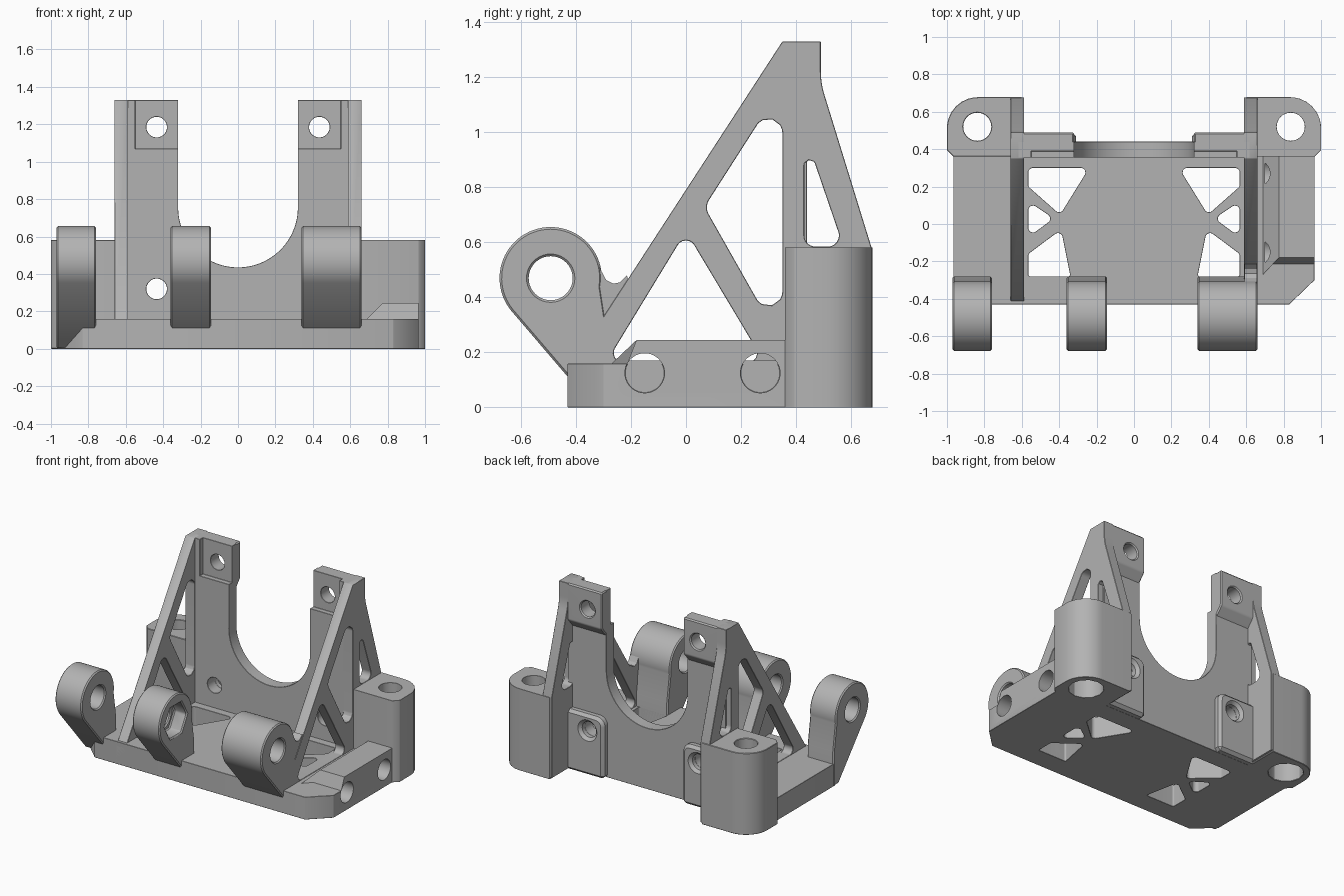
import bpy, bmesh
from math import sin, cos, tan, radians
from mathutils import Vector

if "Cube" in bpy.data.objects:
    bpy.data.objects.remove(bpy.data.objects["Cube"], do_unlink=True)

grey = bpy.data.materials.new("plain grey")
grey.use_nodes = True
grey.diffuse_color = (0.45, 0.45, 0.45, 1)
grey.node_tree.nodes["Principled BSDF"].inputs["Base Color"].default_value = (0.45, 0.45, 0.45, 1)

PLACE = {"x": lambda u, v, w: (w, u, v),
         "y": lambda u, v, w: (u, w, v),
         "z": lambda u, v, w: (u, v, w)}


def arc(cu, cv, r, start, end, n=32):
    """Points on an arc, angles in degrees."""
    steps = [radians(start + (end - start) * i / n) for i in range(n + 1)]
    return [(cu + r * cos(a), cv + r * sin(a)) for a in steps]


def circle(cu, cv, r, n=40):
    return arc(cu, cv, r, 0, 360, n)[:-1]


def rounded(points, default=0.0, n=8):
    """Fillet the corners of a polygon; a third value sets a corner's own radius."""
    out = []
    for i, p in enumerate(points):
        r = p[2] if len(p) > 2 else default
        here = Vector(p[:2])
        a = (Vector(points[i - 1][:2]) - here).normalized()
        b = (Vector(points[(i + 1) % len(points)][:2]) - here).normalized()
        if r == 0:
            out.append(tuple(here))
            continue
        half = a.angle(b) / 2
        centre = here + (a + b).normalized() * r / sin(half)
        first = here + a * r / tan(half) - centre
        last = here + b * r / tan(half) - centre
        for k in range(n + 1):
            d = first.lerp(last, k / n).normalized() * r
            out.append(tuple(centre + d))
    return out


def prism(name, points, axis, lo, hi):
    """Extrude a flat outline along an axis."""
    bm = bmesh.new()
    face = bm.faces.new([bm.verts.new(PLACE[axis](u, v, lo)) for u, v in points])
    new = bmesh.ops.extrude_face_region(bm, geom=[face])["geom"]
    shift = Vector(PLACE[axis](0, 0, hi - lo))
    bmesh.ops.translate(bm, vec=shift, verts=[g for g in new if isinstance(g, bmesh.types.BMVert)])
    bmesh.ops.recalc_face_normals(bm, faces=bm.faces)
    mesh = bpy.data.meshes.new(name)
    bm.to_mesh(mesh)
    bm.free()
    mesh.materials.append(grey)
    obj = bpy.data.objects.new(name, mesh)
    bpy.context.collection.objects.link(obj)
    return obj


def box(name, x0, x1, y0, y1, z0, z1):
    return prism(name, [(x0, y0), (x1, y0), (x1, y1), (x0, y1)], "z", z0, z1)


def finish(obj, cutters=(), bevel=0.008):
    """Cut the holes, break the edges and bake the result."""
    for c in cutters:
        c.hide_render = True
        mod = obj.modifiers.new("cut", "BOOLEAN")
        mod.operation, mod.solver, mod.object = "DIFFERENCE", "EXACT", c
    if bevel:
        mod = obj.modifiers.new("edge", "BEVEL")
        mod.width, mod.segments = bevel, 1
        mod.limit_method, mod.angle_limit = "ANGLE", radians(40)
    graph = bpy.context.evaluated_depsgraph_get()
    mesh = bpy.data.meshes.new_from_object(obj.evaluated_get(graph))
    obj.modifiers.clear()
    obj.data = mesh
    for c in cutters:
        bpy.data.objects.remove(c, do_unlink=True)
    bpy.ops.object.select_all(action="DESELECT")
    obj.select_set(True)
    bpy.context.view_layer.objects.active = obj
    bpy.ops.object.shade_smooth_by_angle(angle=radians(30))


def flip(points, s):
    return [(p[0] * s,) + tuple(p[1:]) for p in points]


def side_holes():
    return [prism("hole", circle(y, 0.125, 0.072), "x", 0.7, 1.1) for y in (-0.15, 0.27)]


# Base plate with lightening windows in the floor
outline = [(-0.83, -0.43), (0.83, -0.43), (0.965, -0.3), (0.965, 0.37), (-0.965, 0.37), (-0.965, -0.3)]
windows = [
    [(0.565, 0.3), (0.24, 0.3), (0.395, 0.05), (0.565, 0.2)],
    [(0.565, 0.12), (0.565, -0.07), (0.43, 0.03)],
    [(0.565, -0.28, 0.01), (0.565, -0.16), (0.39, -0.03), (0.34, -0.28, 0.01)],
]
cuts = [prism("window", rounded(flip(w, s), 0.025), "z", -0.1, 0.3) for w in windows for s in (-1, 1)]
finish(prism("base_plate", outline, "z", 0, 0.16), cuts + side_holes())

# Raised side block with sloped inner and front faces
block = prism("side_block", [(0.69, 0.1), (0.69, 0.16), (0.775, 0.245), (0.965, 0.245), (0.965, 0.1)],
              "y", -0.27, 0.38)
for v in block.data.vertices:
    if v.co.z > 0.2 and v.co.y < 0:
        v.co.y += 0.09
    elif v.co.z < 0.12:
        v.co.z = 0.02
finish(block, side_holes(), 0)

# Upright back plate with the U-shaped opening
u_shape = [(-0.62, 0), (0.62, 0), (0.62, 1.33), (0.32, 1.33)] + arc(0, 0.755, 0.32, 0, -180, 48) \
    + [(-0.32, 1.33), (-0.62, 1.33)]
cuts = []
for s in (-1, 1):
    x0, x1 = sorted((0.2 * s, 0.55 * s))
    cuts.append(box("recess", x0, x1, 0.2, 0.39, 1.07, 1.5))
    cuts += [prism("hole", circle(0.435 * s, z, 0.055), "y", 0.2, 0.7) for z in (0.32, 1.185)]
finish(prism("back_plate", u_shape, "y", 0.355, 0.44), cuts)

# Truss rib outline and its three windows
rib = [(-0.43, 0.01), (-0.43, 0.13), (0.35, 1.33), (0.49, 1.33), (0.49, 1.18, 0.3), (0.675, 0.58), (0.675, 0.01)]
truss = [
    rounded([(-0.29, 0.163), (0, 0.64), (0.285, 0.163)], 0.035),
    rounded([(0.35, 1.17), (0.0675, 0.729), (0.35, 0.23)], 0.05),
    rounded([(0.43, 1.0, 0.02), (0.43, 0.585, 0.04), (0.572, 0.585, 0.04)]),
]

for s, side in ((-1, "right"), (1, "left")):
    # Truss rib
    x0, x1 = sorted((0.587 * s, 0.66 * s))
    cuts = [prism("window", t, "x", x0 - 0.2, x1 + 0.2) for t in truss]
    finish(prism(side + "_rib", rounded(rib), "x", x0, x1), cuts)

    # Corner tower with a bolt bore widened at the bottom
    plan = [(0.6, 0.36), (0.965, 0.36), (1.0, 0.395), (1.0, 0.678, 0.165), (0.6, 0.678)]
    cuts = [prism("bore", circle(0.838 * s, 0.52, 0.075), "z", -0.1, 0.8),
            prism("counterbore", circle(0.838 * s, 0.52, 0.115, 12), "z", -0.1, 0.25)]
    finish(prism(side + "_tower", rounded(flip(plan, s)), "z", 0, 0.582), cuts)

    # Mounting pads behind the back plate
    x0, x1 = sorted((0.32 * s, 0.63 * s))
    pad = [(0.41, 1.33), (0.49, 1.33), (0.49, 1.07, 0.03), (0.43, 1.0)]
    finish(prism(side + "_upper_pad", rounded(pad), "x", x0, x1),
           [prism("hole", circle(0.435 * s, 1.185, 0.055), "y", 0.2, 0.7)])
    pad = [(0.31, 0), (0.63, 0), (0.63, 0.43), (0.31, 0.43, 0.06)]
    finish(prism(side + "_lower_pad", rounded(flip(pad, s)), "y", 0.42, 0.49),
           [prism("hole", circle(0.435 * s, 0.32, 0.055), "y", 0.2, 0.7)], 0.02)

# Hinge knuckles along the front
knuckle = arc(-0.492, 0.47, 0.186, -10, 220, 48) + [(-0.337, 0.003), (-0.28, 0.003), (-0.28, 0.25)]
for name, x0, x1 in (("right", -0.97, -0.76), ("middle", -0.36, -0.145), ("left", 0.34, 0.66)):
    cuts = [prism("bore", circle(-0.492, 0.47, 0.08), "x", x0 - 0.1, x1 + 0.1)]
    if name == "middle":
        cuts.append(prism("nut_pocket", circle(-0.492, 0.47, 0.125, 6), "x", x1 - 0.1, x1 + 0.1))
    finish(prism(name + "_hinge", knuckle, "x", x0, x1), cuts)

# Web joining the left hinge to its rib
web = [(-0.35, 0.58), (-0.31, 0.5), (-0.29, 0.463), (-0.265, 0.45), (-0.24, 0.455), (-0.215, 0.48),
       (-0.19, 0.4), (-0.26, 0.25), (-0.4, 0.25)]
finish(prism("hinge_web", web, "x", 0.59, 0.657), (), 0)
